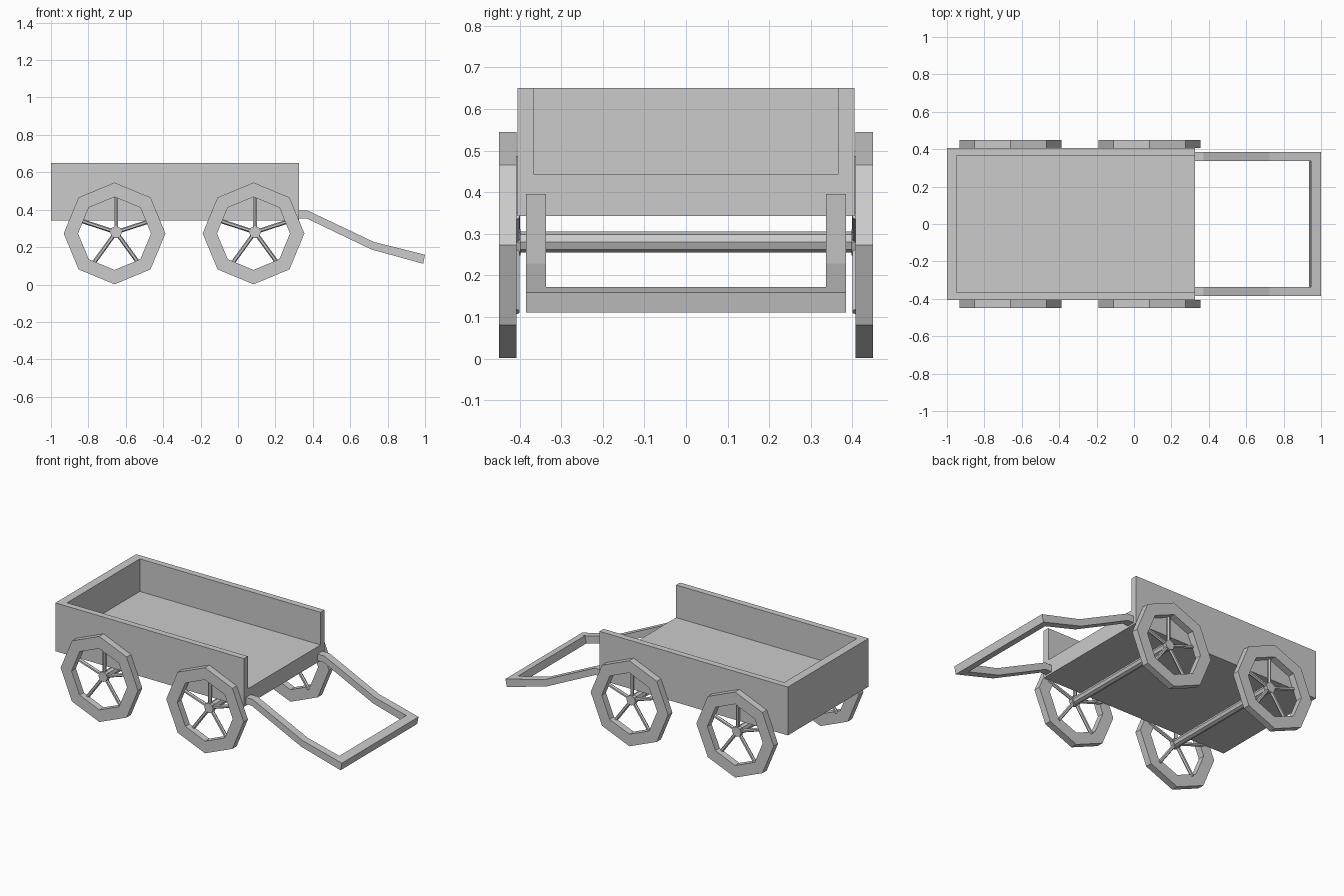
import bpy, bmesh
from math import sin, cos, pi, radians
from mathutils import Vector

if "Cube" in bpy.data.objects:
    bpy.data.objects.remove(bpy.data.objects["Cube"])


def finish(name, bm):
    bmesh.ops.recalc_face_normals(bm, faces=bm.faces)
    me = bpy.data.meshes.new(name)
    bm.to_mesh(me)
    bm.free()
    ob = bpy.data.objects.new(name, me)
    bpy.context.collection.objects.link(ob)
    return ob


def extrude(name, pts, axis, a, b):
    """Extrude a 2D profile along y (pts are x,z) or x (pts are y,z)."""
    def at(p, d):
        return (p[0], d, p[1]) if axis == 'y' else (d, p[0], p[1])
    bm = bmesh.new()
    lo = [bm.verts.new(at(p, a)) for p in pts]
    hi = [bm.verts.new(at(p, b)) for p in pts]
    bm.faces.new(lo)
    bm.faces.new(hi)
    n = len(pts)
    for i in range(n):
        j = (i + 1) % n
        bm.faces.new((lo[i], lo[j], hi[j], hi[i]))
    return finish(name, bm)


def rod(name, p, q, r, sides):
    p, q = Vector(p), Vector(q)
    bm = bmesh.new()
    bmesh.ops.create_cone(bm, cap_ends=True, segments=sides,
                          radius1=r, radius2=r, depth=(q - p).length)
    rot = (q - p).to_track_quat('Z', 'Y').to_matrix().to_4x4()
    bm.transform(rot)
    bmesh.ops.translate(bm, verts=bm.verts, vec=(p + q) / 2)
    return finish(name, bm)


def rim(name, cx, cz, y0, y1, r_out, r_in, sides=8):
    bm = bmesh.new()
    rings = []
    for r, y in ((r_out, y0), (r_out, y1), (r_in, y1), (r_in, y0)):
        rings.append([bm.verts.new((cx + r * cos(2 * pi * i / sides), y,
                                    cz + r * sin(2 * pi * i / sides)))
                      for i in range(sides)])
    for k in range(4):
        a, b = rings[k], rings[(k + 1) % 4]
        for i in range(sides):
            j = (i + 1) % sides
            bm.faces.new((a[i], a[j], b[j], b[i]))
    return finish(name, bm)


# Open-fronted bed: U-shaped section plus the back wall
W, T, Z0, ZF, Z1 = 0.405, 0.365, 0.343, 0.443, 0.65
extrude("bed", [(-W, Z0), (W, Z0), (W, Z1), (T, Z1), (T, ZF),
                (-T, ZF), (-T, Z1), (-W, Z1)], 'x', -0.946, 0.325)
extrude("back_wall", [(-W, Z0), (W, Z0), (W, Z1), (-W, Z1)], 'x', -1.0, -0.946)

# Wheels and axles
for label, cx in (("rear", -0.66), ("front", 0.083)):
    hx, hz = cx + 0.008, 0.28
    rod(label + "_axle", (hx, -0.408, hz), (hx, 0.408, hz), 0.025, 8)
    for side, s in (("right", -1), ("left", 1)):
        name = f"{label}_{side}"
        rim(name + "_rim", cx, 0.273, s * 0.407, s * 0.45, 0.272, 0.195)
        rod(name + "_hub", (hx, s * 0.398, hz), (hx, s * 0.424, hz), 0.032, 8)
        for k in range(5):
            a = radians(90 + 72 * k)
            rod(f"{name}_spoke_{k + 1}", (hx, s * 0.41, hz),
                (hx + 0.207 * cos(a), s * 0.41, hz + 0.207 * sin(a)), 0.011, 6)

# Pull handle: two bent arms and a crossbar
arm = [(0.32, 0.396), (0.372, 0.396), (0.725, 0.228), (1.0, 0.159),
       (0.99, 0.111), (0.714, 0.187), (0.366, 0.354), (0.32, 0.354)]
for side, s in (("right", -1), ("left", 1)):
    extrude(f"handle_arm_{side}", arm, 'y', s * 0.336, s * 0.385)
extrude("handle_crossbar", [(1.0, 0.159), (0.99, 0.111), (0.936, 0.126),
                            (0.947, 0.172)], 'y', -0.336, 0.336)
